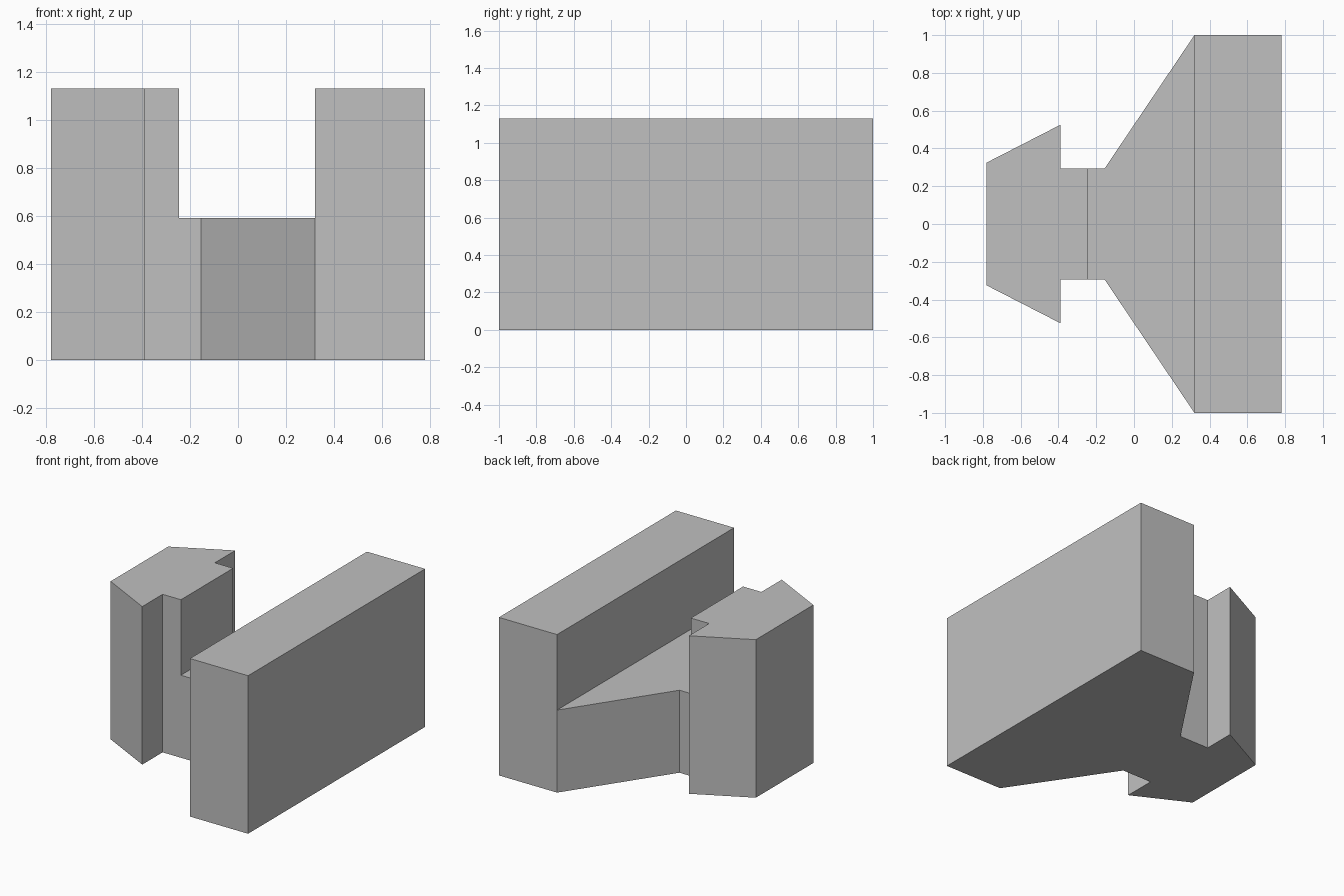
import bpy
import bmesh
import math

cube = bpy.data.objects.get("Cube")
if cube:
    bpy.data.objects.remove(cube, do_unlink=True)

HEIGHT, FLOOR = 1.13, 0.59        # wall tops and slot floor
SLOT_LEFT, SLOT_RIGHT = -0.245, 0.32

grey = bpy.data.materials.new("plain grey")
grey.use_nodes = True
colour = (0.53, 0.53, 0.53, 1)
grey.diffuse_color = colour
grey.node_tree.nodes["Principled BSDF"].inputs["Base Color"].default_value = colour


def raise_faces(bm, faces, height):
    result = bmesh.ops.extrude_face_region(bm, geom=faces)
    verts = [v for v in result["geom"] if isinstance(v, bmesh.types.BMVert)]
    bmesh.ops.translate(bm, verts=verts, vec=(0, 0, height))


# Plan outline: one half, mirrored across y
half = [(-0.78, 0.325), (-0.39, 0.525), (-0.39, 0.295),
        (-0.155, 0.295), (SLOT_RIGHT, 1), (0.78, 1)]
outline = half + [(x, -y) for x, y in reversed(half)]

# Solid base up to the slot floor
bm = bmesh.new()
base = bm.faces.new([bm.verts.new((x, y, 0)) for x, y in outline])
raise_faces(bm, [base], FLOOR)

# Split at the slot walls, then raise the head and the long wall
for x in (SLOT_LEFT, SLOT_RIGHT):
    bmesh.ops.bisect_plane(bm, geom=bm.verts[:] + bm.edges[:] + bm.faces[:],
                           dist=0.0001, plane_co=(x, 0, 0), plane_no=(1, 0, 0))
tops = []
for face in bm.faces:
    centre = face.calc_center_median()
    if centre.z > FLOOR - 0.001 and not SLOT_LEFT < centre.x < SLOT_RIGHT:
        tops.append(face)
raise_faces(bm, tops, HEIGHT - FLOOR)

# Merge flat neighbours and tidy normals
bmesh.ops.dissolve_limit(bm, angle_limit=math.radians(1),
                         verts=bm.verts[:], edges=bm.edges[:])
bmesh.ops.recalc_face_normals(bm, faces=bm.faces[:])

mesh = bpy.data.meshes.new("slotted_block")
bm.to_mesh(mesh)
bm.free()
mesh.materials.append(grey)
block = bpy.data.objects.new("slotted_block", mesh)
bpy.context.collection.objects.link(block)
